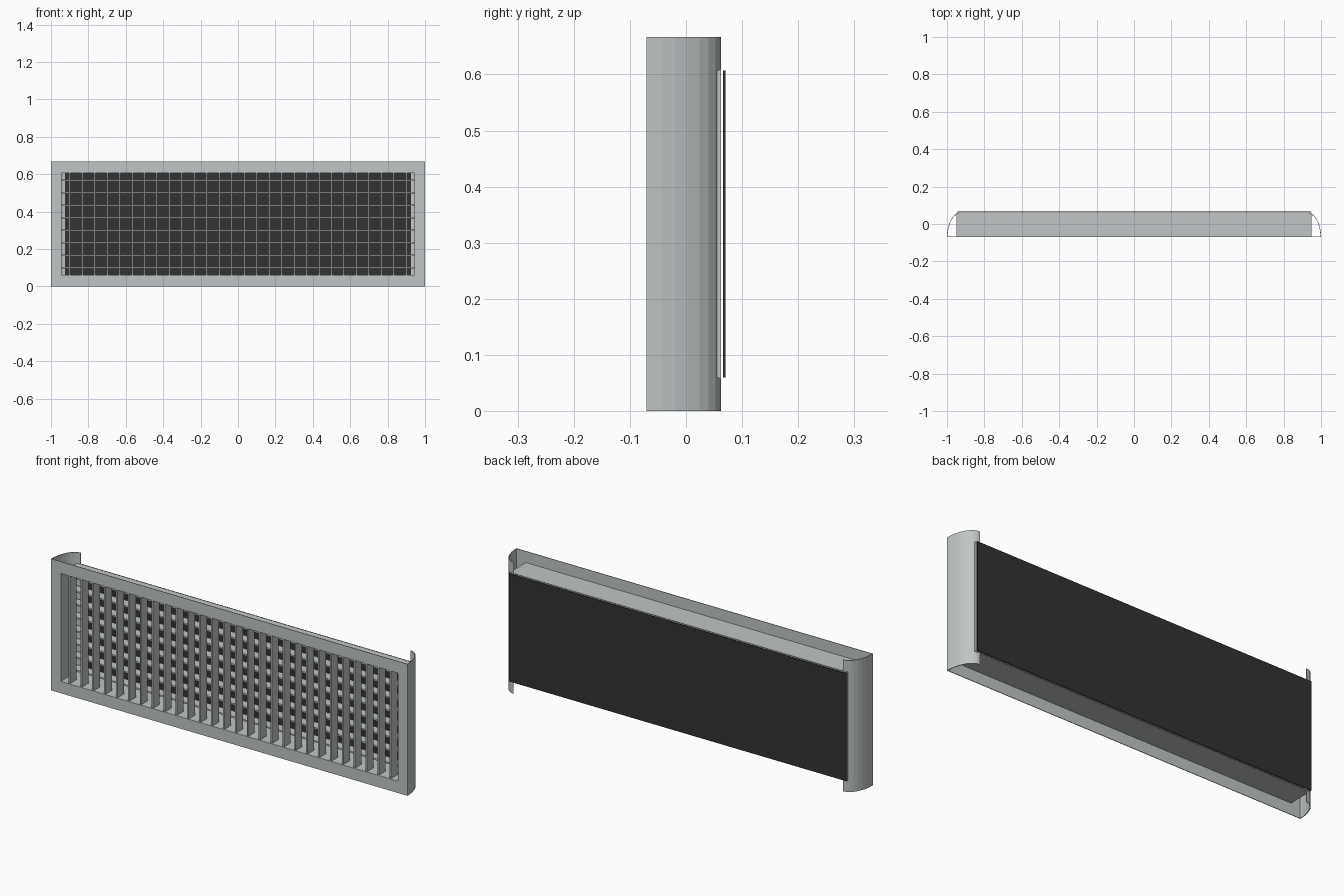
import bpy, bmesh, math

if "Cube" in bpy.data.objects:
    bpy.data.objects.remove(bpy.data.objects["Cube"])

def material(name, col):
    m = bpy.data.materials.new(name)
    m.diffuse_color = (*col, 1)
    m.use_nodes = True
    m.node_tree.nodes["Principled BSDF"].inputs["Base Color"].default_value = m.diffuse_color
    return m

GREY = material("light_grey_metal", (0.53, 0.56, 0.555))
DARK = material("dark_backing", (0.032, 0.032, 0.032))

W, H = 1.0, 0.667            # half width, height
OX, Z0, Z1 = 0.945, 0.06, 0.607   # opening half width, bottom, top
YF, YB = -0.07, 0.0625       # front and rear of the body
T = 0.003                    # sheet thickness
PITCH = 1 / 15               # blade spacing

def add_box(bm, x0, x1, y0, y1, z0, z1):
    vs = bmesh.ops.create_cube(bm, size=1)["verts"]
    for v in vs:
        v.co.x = x1 if v.co.x > 0 else x0
        v.co.y = y1 if v.co.y > 0 else y0
        v.co.z = z1 if v.co.z > 0 else z0

def finish(bm, name, mat):
    bmesh.ops.recalc_face_normals(bm, faces=bm.faces[:])
    me = bpy.data.meshes.new(name)
    bm.to_mesh(me)
    bm.free()
    me.materials.append(mat)
    ob = bpy.data.objects.new(name, me)
    bpy.context.collection.objects.link(ob)
    return ob

def boxes(name, mat, items):
    bm = bmesh.new()
    for b in items:
        add_box(bm, *b)
    return finish(bm, name, mat)

# Front frame: flat border around the opening
boxes("front_frame", GREY, [
    (-W, W, YF, YF + T, 0, Z0), (-W, W, YF, YF + T, Z1, H),
    (-W, -OX, YF, YF + T, Z0, Z1), (OX, W, YF, YF + T, Z0, Z1)])

# Duct walls running back from the opening
boxes("duct_walls", GREY, [
    (-OX, OX, YF + T, YB, Z0 - T, Z0), (-OX, OX, YF + T, YB, Z1, Z1 + T),
    (-OX - T, -OX, YF + T, YB, Z0, Z1), (OX, OX + T, YF + T, YB, Z0, Z1)])

# Curved side shells: quarter ellipse sheets, open at top and bottom
RX, RY, N = 0.075, YB - YF, 8
for side, label in ((-1, "left"), (1, "right")):
    bm = bmesh.new()
    outer, inner = [], []
    for i in range(N + 1):
        a = math.pi / 2 * i / N
        for lst, t in ((outer, 0), (inner, T)):
            lst.append((side * (W - RX + (RX - t) * math.cos(a)),
                        YF + (RY - t) * math.sin(a)))
    ring = outer + inner[::-1]
    lo = [bm.verts.new((x, y, 0)) for x, y in ring]
    hi = [bm.verts.new((x, y, H)) for x, y in ring]
    n = len(ring)
    for i in range(n):
        j = (i + 1) % n
        bm.faces.new((lo[i], lo[j], hi[j], hi[i]))
    for i in range(N):       # end rims
        k = n - 1 - i
        for r in (lo, hi):
            bm.faces.new((r[i], r[i + 1], r[k - 1], r[k]))
    finish(bm, label + "_shell", GREY)

# Vertical blades in front
B = 0.004
boxes("vertical_blades", GREY, [
    ((i - 13.5) * PITCH - B, (i - 13.5) * PITCH + B, YF + T, -0.015, Z0, Z1)
    for i in range(28)])

# Horizontal blades behind
boxes("horizontal_blades", GREY, [
    (-OX, OX, -0.005, 0.045, 0.1 + i * PITCH - B, 0.1 + i * PITCH + B)
    for i in range(8)])

# Dark backing panel
boxes("backing_panel", DARK, [(-OX, OX, 0.066, 0.07, Z0, Z1)])
